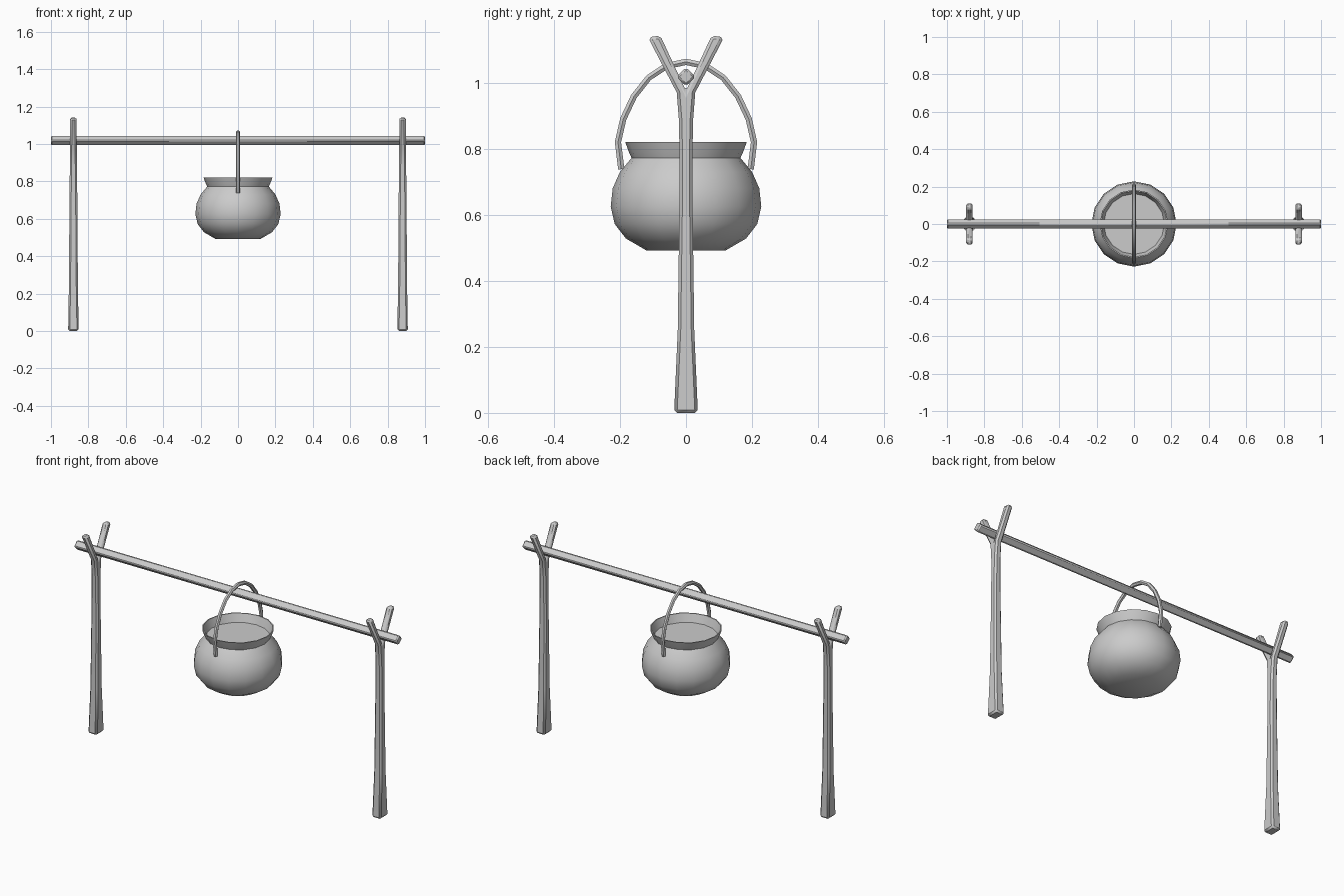
import bpy, bmesh, math
from mathutils import Matrix

if "Cube" in bpy.data.objects:
    bpy.data.objects.remove(bpy.data.objects["Cube"])


def make_object(name, bm):
    bmesh.ops.recalc_face_normals(bm, faces=bm.faces)
    mesh = bpy.data.meshes.new(name)
    bm.to_mesh(mesh)
    bm.free()
    ob = bpy.data.objects.new(name, mesh)
    bpy.context.collection.objects.link(ob)
    return ob


def smooth(ob, angle=35):
    bpy.ops.object.select_all(action='DESELECT')
    ob.select_set(True)
    bpy.context.view_layer.objects.active = ob
    bpy.ops.object.shade_smooth_by_angle(angle=math.radians(angle))


def bevel(ob, width, segments=1):
    m = ob.modifiers.new("bevel", 'BEVEL')
    m.width = width
    m.segments = segments
    m.limit_method = 'ANGLE'
    m.angle_limit = math.radians(40)


# Forked posts: half outline rows (inner y, inner z, outer y, outer z, half depth in x)
ROWS = [(0, 0, .036, 0, .028), (0, .25, .025, .25, .024), (0, .70, .019, .70, .021),
        (0, .88, .021, .88, .019), (0, .975, .028, .97, .018),
        (.078, 1.143, .115, 1.137, .017)]


def post(name, x):
    bm = bmesh.new()
    rings = [[bm.verts.new(p) for p in ((-d, yi, zi), (-d, yo, zo), (d, yo, zo), (d, yi, zi))]
             for yi, zi, yo, zo, d in ROWS]
    for k, (a, b) in enumerate(zip(rings, rings[1:])):
        sides = 4 if k == len(ROWS) - 2 else 3   # the fork has an inner wall
        for i in range(sides):
            j = (i + 1) % 4
            bm.faces.new((a[i], a[j], b[j], b[i]))
    bm.faces.new(rings[0])
    bm.faces.new(rings[-1])
    ob = make_object(name, bm)
    ob.location.x = x
    m = ob.modifiers.new("mirror", 'MIRROR')
    m.use_axis = (False, True, False)
    bevel(ob, .009)
    smooth(ob)


post("left_post", -.88)
post("right_post", .88)

# Crossbar: square bar resting on its edge in the forks
bm = bmesh.new()
bmesh.ops.create_cube(bm, size=1, matrix=Matrix.Translation((0, 0, 1.018))
                      @ Matrix.Rotation(math.pi / 4, 4, 'X')
                      @ Matrix.Diagonal((2, .04, .04, 1)))
bar = make_object("crossbar", bm)
bevel(bar, .006)
smooth(bar)


# Pot pieces: lathed profiles with 16 sides
def lathe(name, profile, sides=16):
    bm = bmesh.new()
    vs = [bm.verts.new((r, 0, z)) for r, z in profile]
    es = [bm.edges.new(p) for p in zip(vs, vs[1:])]
    bmesh.ops.spin(bm, geom=vs + es, cent=(0, 0, 0), axis=(0, 0, 1),
                   angle=2 * math.pi, steps=sides)
    bmesh.ops.remove_doubles(bm, verts=bm.verts, dist=.0005)
    ob = make_object(name, bm)
    smooth(ob, 40)


# Body, flared rim with its inner wall, and the closed surface at the neck
lathe("pot", [(0, .492), (.12, .492), (.182, .528), (.216, .572), (.228, .625),
              (.222, .68), (.2, .73), (.165, .772), (.173, .79), (.184, .82),
              (.178, .82), (.162, .775), (0, .775)])

# Handle: hoop of wire over the crossbar
half = [(.196, .738), (.206, .82), (.19, .89), (.158, .958), (.113, 1.015), (.06, 1.05)]
path = [(-y, z) for y, z in half] + [(0, 1.063)] + half[::-1]
cu = bpy.data.curves.new("handle", 'CURVE')
cu.dimensions = '3D'
cu.bevel_depth = .011
cu.bevel_resolution = 1
cu.use_fill_caps = True
sp = cu.splines.new('POLY')
sp.points.add(len(path) - 1)
for p, (y, z) in zip(sp.points, path):
    p.co = (0, y, z, 1)
handle = bpy.data.objects.new("handle", cu)
bpy.context.collection.objects.link(handle)
bpy.ops.object.select_all(action='DESELECT')
handle.select_set(True)
bpy.context.view_layer.objects.active = handle
bpy.ops.object.convert(target='MESH')
smooth(bpy.context.view_layer.objects.active, 50)
